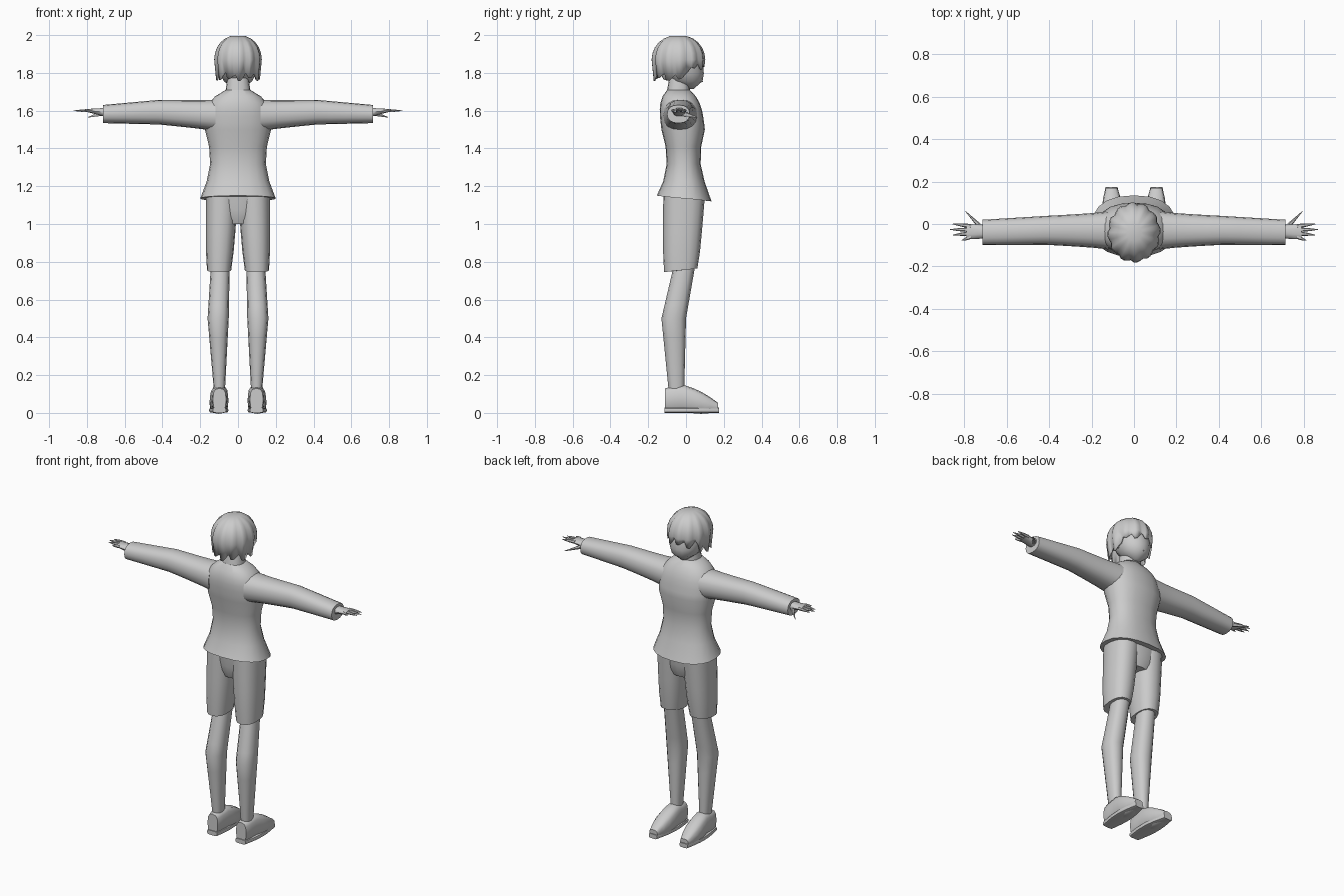
import bpy
import bmesh
from math import pi, sin, cos, copysign, radians

cube = bpy.data.objects.get("Cube")
if cube:
    bpy.data.objects.remove(cube, do_unlink=True)

shade = 0.6
grey = bpy.data.materials.new("plain grey")
grey.use_nodes = True
grey.diffuse_color = (shade, shade, shade, 1)
grey.node_tree.nodes["Principled BSDF"].inputs["Base Color"].default_value = grey.diffuse_color


def finish(name, bm):
    """Turn the bmesh into a named, smooth shaded object."""
    bmesh.ops.recalc_face_normals(bm, faces=bm.faces)
    mesh = bpy.data.meshes.new(name)
    bm.to_mesh(mesh)
    bm.free()
    mesh.materials.append(grey)
    part = bpy.data.objects.new(name, mesh)
    bpy.context.collection.objects.link(part)
    bpy.ops.object.select_all(action='DESELECT')
    part.select_set(True)
    bpy.context.view_layer.objects.active = part
    bpy.ops.object.shade_smooth_by_angle(angle=radians(45))
    return part


def bridge(bm, loops):
    """Join neighbouring rings of vertices with quads."""
    for lower, upper in zip(loops, loops[1:]):
        for i in range(len(lower)):
            bm.faces.new((lower[i - 1], lower[i], upper[i], upper[i - 1]))


def span(start, end, swell=0, power=1, steps=4):
    """Blend from one joint to the next; a joint is a centre and two radii."""
    rings = []
    for step in range(steps + 1):
        t = step / steps
        centre = [a + (b - a) * t for a, b in zip(start[0], end[0])]
        radii = [a + (b - a) * t ** power + swell * sin(pi * t) for a, b in zip(start[1], end[1])]
        rings.append((centre, radii))
    return rings


def loft(name, *spans, along="z", sides=16, roundness=0.85, mirror=1, hem_slope=0):
    """Skin a chain of spans with rounded rectangles set square to one axis."""
    rings = list(spans[0])
    for later in spans[1:]:
        rings += later[1:]
    across = ["xyz".index(letter) for letter in "xyz" if letter != along]
    bm = bmesh.new()
    loops = []
    for centre, radii in rings:
        loop = []
        for i in range(sides):
            angle = 2 * pi * i / sides
            point = list(centre)
            for axis, radius, wave in zip(across, radii, (cos(angle), sin(angle))):
                point[axis] += radius * copysign(abs(wave) ** roundness, wave)
            if not loops:
                point[2] -= hem_slope * sin(angle)
            point[0] *= mirror
            loop.append(bm.verts.new(point))
        loops.append(loop)
    bridge(bm, loops)
    bm.faces.new(loops[0])
    bm.faces.new(loops[-1])
    return finish(name, bm)


# Shirt: pinched waist, then a yoke that falls away to the collar
hem = ((0, -0.01, 1.135), (0.2, 0.145))
chest = ((0, -0.015, 1.5), (0.175, 0.115))
collar = ((0, -0.04, 1.71), (0.065, 0.06))
loft("shirt", span(hem, chest, swell=-0.04), span(chest, collar, power=4, steps=6),
     sides=20, hem_slope=0.015)

# Neck, head and nose
throat = ((0, -0.03, 1.82), (0.05, 0.05))
loft("neck", span(collar, throat))
chin = ((0, 0.02, 1.715), (0.02, 0.02))
skull = ((0, -0.035, 1.88), (0.105, 0.115))
crown = ((0, -0.04, 1.96), (0.05, 0.05))
loft("head", span(chin, skull, power=0.4, swell=0.01), span(skull, crown, power=2), roundness=1)
nose_root = ((0, 0.05, 1.765), (0.015, 0.02))
nose_tip = ((0, 0.09, 1.755), (0.002, 0.002))
loft("nose", span(nose_root, nose_tip), along="y", sides=6)

# Shorts waist
crotch = ((0, -0.01, 1), (0.09, 0.08))
waist = ((0, -0.01, 1.15), (0.17, 0.11))
loft("shorts_waist", span(crotch, waist, power=0.5))

for mirror, label in ((1, "left_"), (-1, "right_")):
    # Sleeve
    shoulder = ((0.12, -0.03, 1.575), (0.09, 0.083))
    elbow = ((0.42, -0.03, 1.592), (0.068, 0.065))
    cuff = ((0.715, -0.04, 1.582), (0.06, 0.048))
    loft(label + "sleeve", span(shoulder, elbow, power=0.7), span(elbow, cuff),
         along="x", mirror=mirror)

    # Palm, four fanned fingers and a thumb
    wrist = ((0.69, -0.036, 1.59), (0.032, 0.026))
    knuckles = ((0.79, -0.036, 1.6), (0.036, 0.01))
    loft(label + "palm", span(wrist, knuckles), along="x", sides=10, mirror=mirror)
    for i, finger in enumerate(("index", "middle", "ring", "little")):
        root_y = -0.01 - 0.017 * i
        reach = 0.87 - 0.014 * (i - 1) ** 2
        root = ((0.77, root_y, 1.6), (0.01, 0.01))
        tip = ((reach, root_y + 0.01 - 0.009 * i, 1.6), (0.001, 0.001))
        loft(label + finger + "_finger", span(root, tip, power=2),
             along="x", sides=6, mirror=mirror)
    thumb_root = ((0.72, -0.02, 1.585), (0.018, 0.014))
    thumb_tip = ((0.795, 0.06, 1.565), (0.002, 0.002))
    loft(label + "thumb", span(thumb_root, thumb_tip), along="x", sides=6, mirror=mirror)

    # Shorts leg
    opening = ((0.1, -0.028, 0.755), (0.064, 0.088))
    hip = ((0.085, -0.01, 1.15), (0.085, 0.11))
    loft(label + "shorts_leg", span(opening, hip, power=0.6), mirror=mirror, hem_slope=-0.01)

    # Bare leg
    ankle = ((0.098, -0.05, 0.1), (0.028, 0.04))
    calf = ((0.105, -0.065, 0.5), (0.056, 0.065))
    thigh = ((0.094, -0.01, 0.77), (0.05, 0.057))
    loft(label + "leg", span(ankle, calf), span(calf, thigh), sides=12, mirror=mirror)

    # Shoe with a wedge profile on a flat sole
    heel = ((0.098, -0.11, 0.07), (0.035, 0.06))
    instep = ((0.098, -0.01, 0.077), (0.046, 0.07))
    toe = ((0.106, 0.17, 0.03), (0.028, 0.023))
    loft(label + "shoe", span(heel, instep, power=0.5), span(instep, toe, swell=0.012),
         along="y", sides=12, roundness=0.7, mirror=mirror)
    sole_back = ((0.098, -0.115, 0.014), (0.035, 0.014))
    sole_front = ((0.106, 0.175, 0.014), (0.028, 0.014))
    rings = [(centre, (radii[0], 0.014)) for centre, radii in
             span(sole_back, sole_front, swell=0.02, steps=8)]
    loft(label + "sole", rings, along="y", sides=12, roundness=0.5, mirror=mirror)

    # Ear
    ear_root = ((0.085, -0.035, 1.81), (0.012, 0.022))
    ear_rim = ((0.108, -0.042, 1.815), (0.017, 0.028))
    loft(label + "ear", span(ear_root, ear_rim), along="x", sides=8, mirror=mirror)

# Hair: a ridged dome cut into pointed locks, shorter over the face
bm = bmesh.new()
count, tiers = 48, 6
loops = [[] for _ in range(tiers + 1)]
for i in range(count):
    angle = 2 * pi * i / count
    gap = max(0, i % 4 - 1) / 2
    over_face = sin(angle) > 0.45
    lock_end = (0.06 if over_face else 0) + 0.03 * gap + 0.008 * sin(5 * angle)
    for tier, loop in enumerate(loops):
        if tier < tiers:
            arc = pi / 2 * (tier + 1) / tiers
            spread, height = sin(arc) ** 0.9, 1.87 + 0.13 * cos(arc)
        else:
            spread, height = (0.97 if over_face else 0.92), 1.765 + lock_end
        spread *= 1 - 0.07 * gap * spread
        loop.append(bm.verts.new((0.126 * spread * cos(angle),
                                  0.142 * spread * sin(angle) - 0.04, height)))
bridge(bm, loops)
bm.faces.new(loops[0])
hair = finish("hair", bm)
shell = hair.modifiers.new("hair thickness", 'SOLIDIFY')
shell.thickness = 0.008
shell.offset = -1
